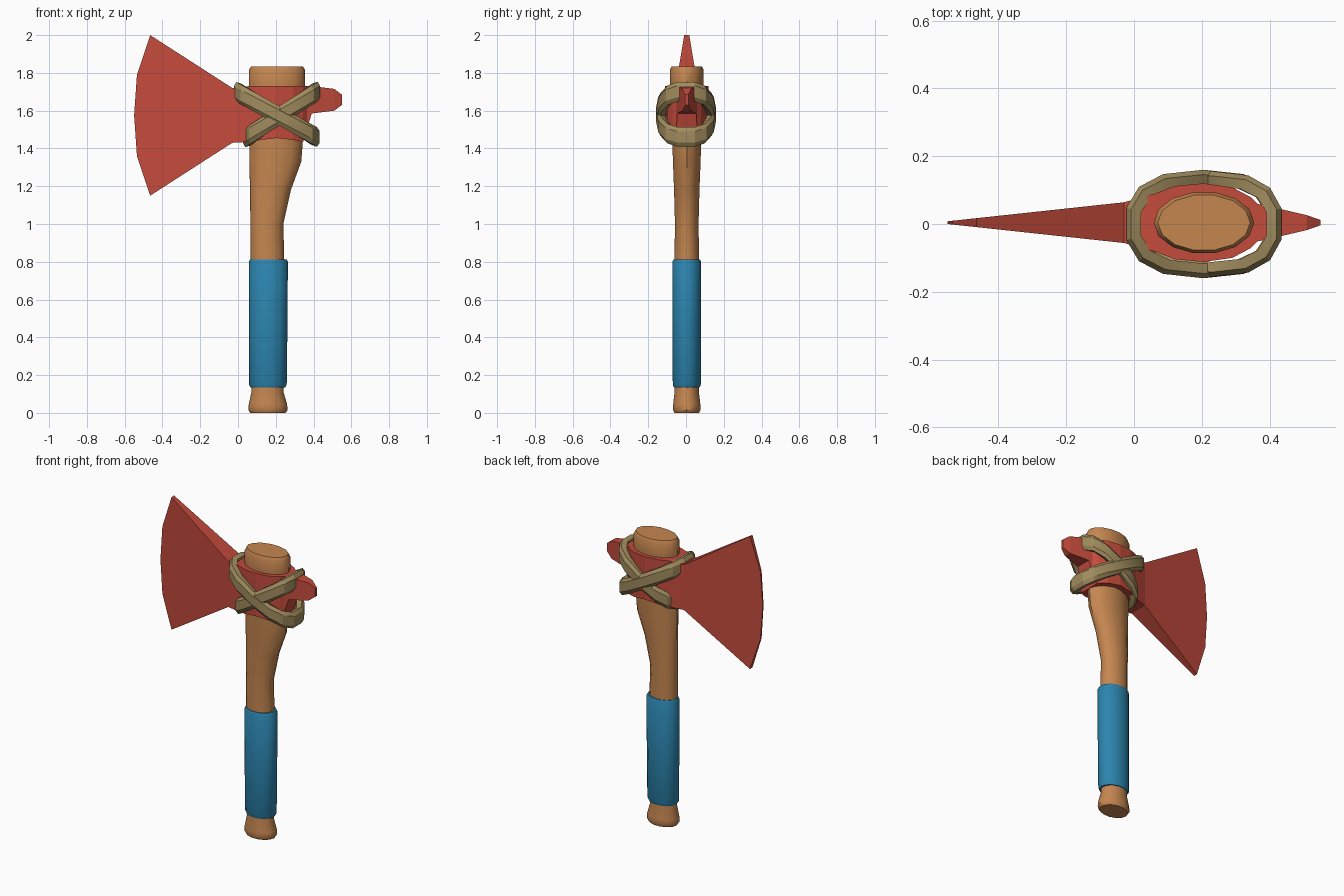
import bpy, bmesh, math

if "Cube" in bpy.data.objects:
    bpy.data.objects.remove(bpy.data.objects["Cube"])

def material(name, rgb):
    m = bpy.data.materials.new(name)
    m.diffuse_color = (*rgb, 1)
    m.use_nodes = True
    m.node_tree.nodes["Principled BSDF"].inputs["Base Color"].default_value = m.diffuse_color
    return m

WOOD = material("warm_wood", (0.56, 0.24, 0.08))
RED = material("red_metal", (0.55, 0.07, 0.045))
BLUE = material("blue_wrap", (0.025, 0.235, 0.43))
TAN = material("tan_leather", (0.35, 0.26, 0.11))

def loft(name, rings, mat, closed=False, smooth=None):
    """Skin a list of equal-length point rings; cap the ends unless closed."""
    bm = bmesh.new()
    vs = [[bm.verts.new(p) for p in r] for r in rings]
    n = len(vs[0])
    for i in range(len(vs) if closed else len(vs) - 1):
        a, b = vs[i], vs[(i + 1) % len(vs)]
        for j in range(n):
            k = (j + 1) % n
            bm.faces.new((a[j], a[k], b[k], b[j]))
    if not closed:
        bm.faces.new(vs[0])
        bm.faces.new(vs[-1])
    bmesh.ops.recalc_face_normals(bm, faces=bm.faces)
    me = bpy.data.meshes.new(name)
    bm.to_mesh(me)
    bm.free()
    me.materials.append(mat)
    ob = bpy.data.objects.new(name, me)
    bpy.context.collection.objects.link(ob)
    if smooth:
        bpy.ops.object.select_all(action='DESELECT')
        ob.select_set(True)
        bpy.context.view_layer.objects.active = ob
        bpy.ops.object.shade_smooth_by_angle(angle=math.radians(smooth))
    return ob

def ovals(sections, n=14):
    """Horizontal ellipses from (z, x_left, x_right, half_y)."""
    return [[((a + b) / 2 + (b - a) / 2 * math.cos(2 * math.pi * i / n),
              0.004 + h * math.sin(2 * math.pi * i / n), z) for i in range(n)]
            for z, a, b, h in sections]

# wooden handle with flared pommel and forward-swept neck
loft("handle", ovals([
    (0.0, 0.065, 0.252, 0.067), (0.015, 0.055, 0.263, 0.075), (0.045, 0.057, 0.26, 0.074),
    (0.11, 0.071, 0.241, 0.066), (0.3, 0.071, 0.241, 0.066), (0.81, 0.067, 0.245, 0.067),
    (1.0, 0.066, 0.24, 0.064), (1.18, 0.063, 0.28, 0.069), (1.33, 0.061, 0.335, 0.075),
    (1.42, 0.06, 0.342, 0.078), (1.74, 0.058, 0.355, 0.092), (1.815, 0.058, 0.355, 0.092),
    (1.835, 0.07, 0.343, 0.083)]), WOOD, smooth=40)

# blue grip sleeve
loft("grip", ovals([
    (0.135, 0.066, 0.25, 0.07), (0.15, 0.059, 0.258, 0.076), (0.48, 0.058, 0.262, 0.077),
    (0.8, 0.058, 0.264, 0.078), (0.813, 0.064, 0.257, 0.072)]), BLUE, smooth=45)

# axe blade: fan outline, thickness tapering to the cutting edge
outline = [(-0.03, 1.43), (-0.03, 1.72), (-0.465, 2.0), (-0.535, 1.79),
           (-0.55, 1.575), (-0.535, 1.36), (-0.465, 1.15)]
def half(x):
    return 0.004 + 0.056 * (x + 0.55) / 0.52
loft("blade", [[(x, 0.004 + s * half(x), z) for x, z in outline] for s in (-1, 1)], RED)

# socket around the handle, running into the back spike: (x, z_low, z_high, half_y)
socket = [(-0.03, 1.43, 1.72, 0.06), (0.06, 1.435, 1.73, 0.085), (0.12, 1.445, 1.73, 0.108),
          (0.205, 1.455, 1.73, 0.116), (0.29, 1.445, 1.73, 0.104), (0.345, 1.435, 1.73, 0.075),
          (0.365, 1.5, 1.73, 0.055), (0.39, 1.585, 1.73, 0.05), (0.51, 1.60, 1.715, 0.022),
          (0.55, 1.63, 1.685, 0.008)]
loft("head_socket", [[(x, 0.004 - h, a), (x, 0.004 + h, a), (x, 0.004 + h, b), (x, 0.004 - h, b)]
                     for x, a, b, h in socket], RED)

# two crossed leather straps: slanted bands with a bevelled section (outward, vertical)
section = [(-0.022, -0.042), (0.008, -0.052), (0.022, -0.03),
           (0.022, 0.03), (0.008, 0.052), (-0.022, 0.042)]
def strap(name, cx, rx, slope, ry, n=14):
    rings = []
    for i in range(n):
        t = 2 * math.pi * (i + 0.5) / n
        c, s = [math.copysign(abs(v) ** 0.8, v) for v in (math.cos(t), math.sin(t))]
        z = 1.58 + slope * rx * c
        rings.append([(cx + (rx + o) * c, (ry + o) * s, z + w) for o, w in section])
    loft(name, rings, TAN, closed=True, smooth=30)

strap("strap_falling", 0.205, 0.21, -0.58, 0.138)
strap("strap_rising", 0.23, 0.187, 0.66, 0.134)
